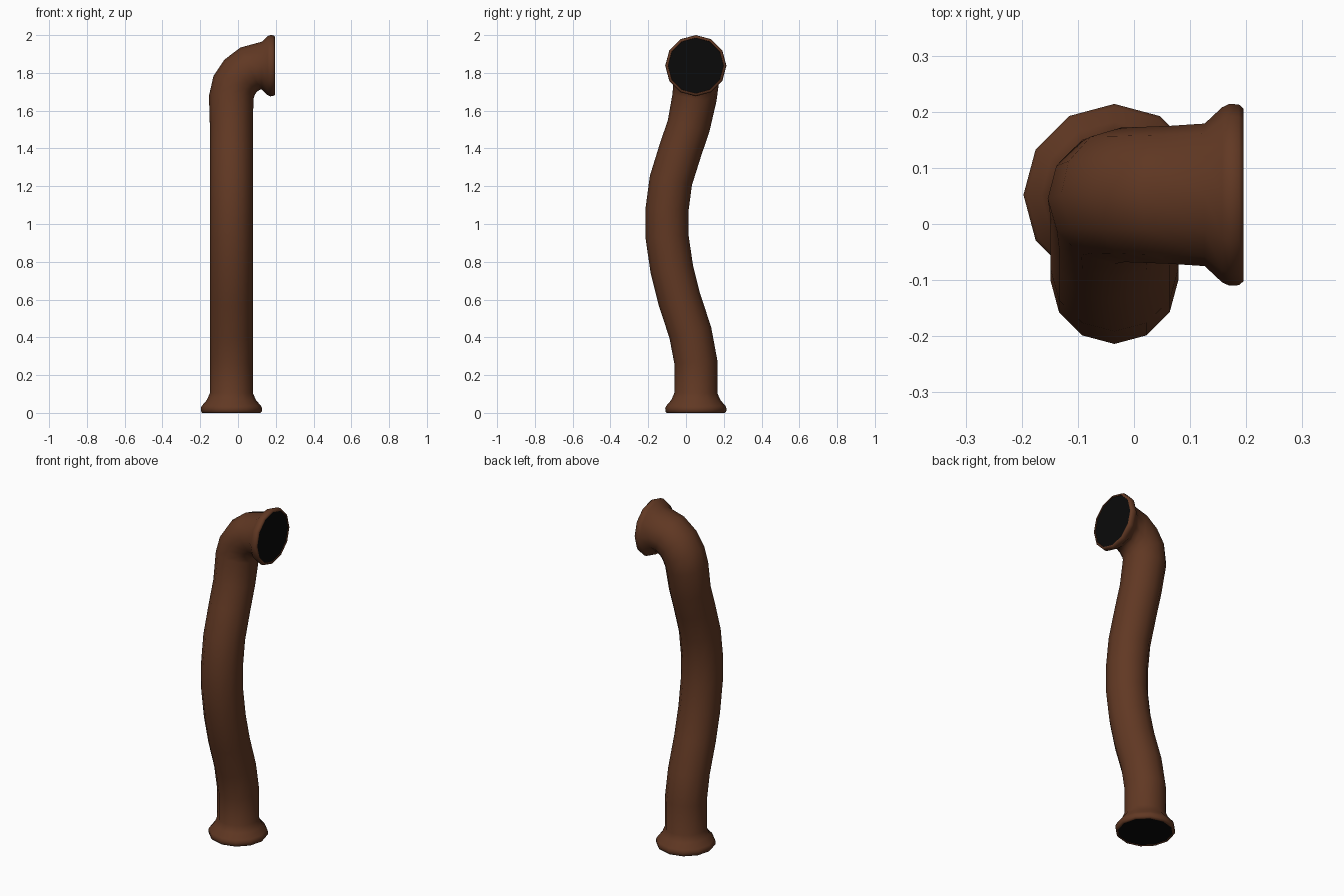
import bpy, bmesh, math
from mathutils import Vector

if "Cube" in bpy.data.objects:
    bpy.data.objects.remove(bpy.data.objects["Cube"])

SIDES = 12
CX, CY, TOP = -0.035, 0.052, 1.838


def material(name, color):
    m = bpy.data.materials.new(name)
    m.diffuse_color = (*color, 1)
    m.use_nodes = True
    m.node_tree.nodes["Principled BSDF"].inputs["Base Color"].default_value = m.diffuse_color
    return m


brown = material("rust_brown", (0.12, 0.04, 0.017))
black = material("dark_opening", (0.003, 0.003, 0.003))

# Flange profile: (distance from the open end, radius)
flange = [(0.0, 0.154), (0.008, 0.161), (0.025, 0.162), (0.038, 0.156), (0.068, 0.13)]

# Centre line: (position, radius)
stations = [(Vector((CX, CY, d)), r) for d, r in flange]
s_curve = [(CY, 0.105), (CY, 0.27), (0.023, 0.425), (-0.035, 0.60), (-0.075, 0.76),
           (-0.1, 0.93), (-0.1, 1.08), (-0.08, 1.23), (-0.03, 1.39), (0.014, 1.52)]
stations += [(Vector((CX, y, z)), 0.114) for y, z in s_curve]
elbow = [(-0.036, 0.045, 1.67, 0.118), (-0.02, 0.052, 1.735, 0.12), (0.014, CY, 1.785, 0.121),
         (0.065, CY, 1.823, 0.123), (0.126, CY, TOP, 0.127)]
stations += [(Vector((x, y, z)), r) for x, y, z, r in elbow]
stations += [(Vector((0.195 - d, CY, TOP)), r) for d, r in reversed(flange[:4])]


def ring(bm, c, t, r):
    e2 = Vector((0, 1, 0))
    e2 = (e2 - t * t.dot(e2)).normalized()
    e1 = e2.cross(t)
    return [bm.verts.new(c + r * (math.cos(a) * e1 + math.sin(a) * e2))
            for a in (2 * math.pi * i / SIDES for i in range(SIDES))]


def finish(bm, name, mat):
    me = bpy.data.meshes.new(name)
    bm.to_mesh(me)
    bm.free()
    me.materials.append(mat)
    ob = bpy.data.objects.new(name, me)
    bpy.context.collection.objects.link(ob)
    return ob


# Pipe body with flared ends and thin rims turned inward
bm = bmesh.new()
up, out = Vector((0, 0, 1)), Vector((1, 0, 0))
n = len(stations)
rings = [ring(bm, stations[0][0] + up * 0.006, up, 0.146), ring(bm, stations[0][0], up, 0.148)]
for i, (c, r) in enumerate(stations):
    t = (stations[min(i + 1, n - 1)][0] - stations[max(i - 1, 0)][0]).normalized()
    if i <= 5:
        t = up
    elif i >= n - 5:
        t = out
    rings.append(ring(bm, c, t, r))
end = stations[-1][0]
rings += [ring(bm, end, out, 0.148), ring(bm, end - out * 0.006, out, 0.146)]
for a, b in zip(rings, rings[1:]):
    for i in range(SIDES):
        j = (i + 1) % SIDES
        bm.faces.new((a[i], a[j], b[j], b[i]))
pipe = finish(bm, "pipe", brown)
bpy.context.view_layer.objects.active = pipe
pipe.select_set(True)
bpy.ops.object.shade_smooth_by_angle(angle=math.radians(50))

# Dark discs just inside both openings
for name, c, t, flip in (("bottom_opening", stations[0][0] + up * 0.004, up, True),
                         ("top_opening", end - out * 0.004, out, False)):
    bm = bmesh.new()
    vs = ring(bm, c, t, 0.148)
    bm.faces.new(vs[::-1] if flip else vs)
    finish(bm, name, black)
